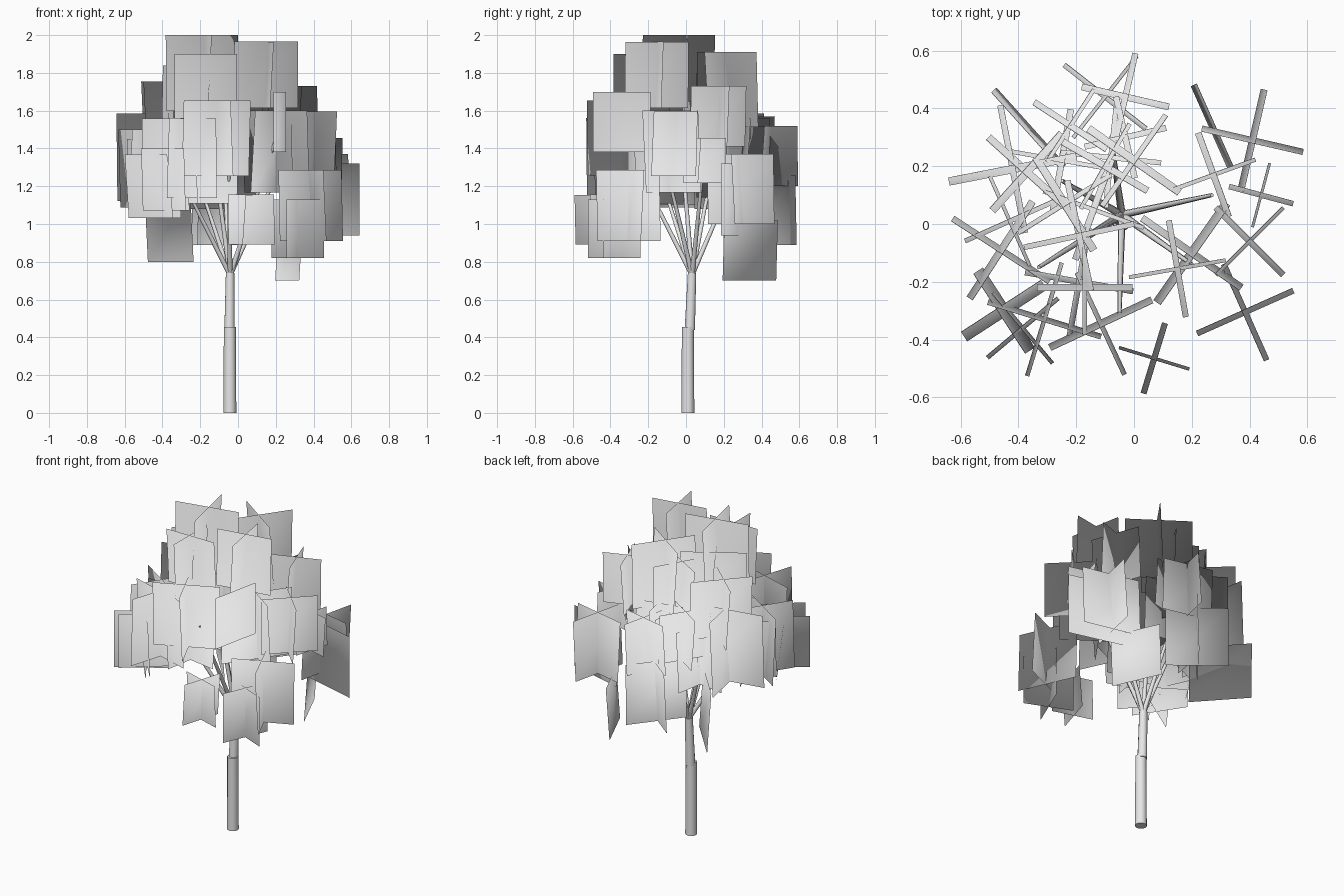
import bpy, bmesh, random
from math import radians
from mathutils import Matrix, Vector

random.seed(4)
cube = bpy.data.objects.get("Cube")
if cube:
    bpy.data.objects.remove(cube, do_unlink=True)

grey = bpy.data.materials.new("pale grey")
grey.use_nodes = True
grey.diffuse_color = (0.8, 0.8, 0.8, 1)
grey.node_tree.nodes["Principled BSDF"].inputs["Base Color"].default_value = (0.8, 0.8, 0.8, 1)

crown_base = Vector((-0.03, 0, 0.9))


def add_object(name, bm):
    mesh = bpy.data.meshes.new(name)
    bm.to_mesh(mesh)
    bm.free()
    mesh.materials.append(grey)
    for face in mesh.polygons:
        face.use_smooth = len(face.vertices) == 4
    obj = bpy.data.objects.new(name, mesh)
    bpy.context.collection.objects.link(obj)
    return obj


def limb(name, start, end, r1, r2, sides=10):
    """Tapered round limb between two points."""
    a, b = Vector(start), Vector(end)
    axis = b - a
    bm = bmesh.new()
    bmesh.ops.create_cone(bm, cap_ends=True, segments=sides, radius1=r1, radius2=r2, depth=axis.length)
    turn = axis.to_track_quat("Z", "Y").to_matrix().to_4x4()
    bm.transform(Matrix.Translation((a + b) / 2) @ turn)
    add_object(name, bm)


def leaf_cross(name, x, y, top, size, angle, cards=2, lean=3):
    """Square leaf cards crossing at their middles, each with a front and a back sheet."""
    height = size * 1.03
    bm = bmesh.new()
    for i in range(cards):
        tilt = random.choice((-1, 1)) * lean * random.uniform(0.6, 1.4)
        place = (Matrix.Translation((x, y, top - height / 2))
                 @ Matrix.Rotation(radians(angle + 90 * i), 4, "Z")
                 @ Matrix.Rotation(radians(90 + tilt), 4, "X")
                 @ Matrix.Diagonal((size, height, 1, 1)))
        for side in (0, 180):
            sheet = (place @ Matrix.Rotation(radians(side), 4, "Y")
                     @ Matrix.Translation((0, 0, 0.0008)))
            bmesh.ops.create_grid(bm, x_segments=1, y_segments=1, size=0.5, matrix=sheet)
    mesh = add_object(name, bm).data
    # Foliage is shaded as one round crown
    mesh.normals_split_custom_set_from_vertices(
        [(v.co - crown_base).normalized() for v in mesh.vertices])


# Trunk in two stepped lengths
limb("lower_trunk", (-0.043, 0.01, 0), (-0.043, 0.01, 0.455), 0.034, 0.032, 12)
limb("upper_trunk", (-0.045, 0.02, 0.44), (-0.042, 0.032, 0.74), 0.028, 0.023, 12)

# Branches fanning out from the trunk top
fork = (-0.042, 0.032, 0.73)
branch_tips = [(0.27, 0.1, 1.4), (-0.25, 0.15, 1.35), (-0.05, -0.31, 1.4),
               (-0.33, -0.15, 1.3), (0.2, -0.14, 1.45), (-0.08, 0.3, 1.35),
               (-0.16, -0.04, 1.6)]
for i, tip in enumerate(branch_tips):
    limb(f"branch_{i + 1}", fork, tip, 0.014, 0.007, 7)

# Foliage by region: x, y, top height, card size, heading
foliage = {
    "crown": [(-0.19, -0.04, 2.0, 0.39, 12), (0.15, -0.155, 1.965, 0.34, 10),
              (-0.17, -0.22, 1.9, 0.33, 0), (0.0, 0.22, 1.91, 0.385, 55),
              (-0.24, 0.07, 1.84, 0.38, 32), (-0.1, 0.2, 1.8, 0.34, -30),
              (-0.14, 0.05, 1.65, 0.37, 70)],
    "front": [(-0.115, -0.345, 1.655, 0.39, 25), (-0.31, -0.33, 1.56, 0.41, -17),
              (0.2, -0.1, 1.6, 0.42, -35), (-0.19, -0.2, 1.5, 0.38, 80)],
    "left": [(0.275, 0.17, 1.73, 0.31, 20), (0.4, -0.06, 1.595, 0.33, 45),
             (0.41, 0.29, 1.37, 0.36, -13), (0.44, 0.1, 1.455, 0.23, -15)],
    "right": [(-0.42, 0.19, 1.585, 0.45, 11), (-0.46, -0.09, 1.5, 0.4, -33),
              (-0.37, 0.18, 1.755, 0.36, 48), (-0.385, -0.36, 1.4, 0.32, 40),
              (-0.43, 0.01, 1.45, 0.34, 24)],
    "back": [(-0.03, 0.44, 1.52, 0.31, -13), (-0.1, 0.44, 1.26, 0.36, 52),
             (-0.03, 0.3, 1.56, 0.29, 13), (-0.22, 0.34, 1.57, 0.3, 57),
             (-0.25, 0.22, 1.45, 0.36, -10), (-0.08, 0.23, 1.5, 0.35, -6)],
}
for region, crosses in foliage.items():
    for i, cross in enumerate(crosses):
        leaf_cross(f"{region}_leaves_{i + 1}", *cross)

# Low outer foliage
leaf_cross("low_front_leaves", 0.07, -0.465, 1.155, 0.255, -17)
leaf_cross("low_left_front_leaves", 0.385, -0.305, 1.285, 0.365, 24)
leaf_cross("low_left_hanging_leaves", 0.317, -0.38, 1.13, 0.3, -23, lean=0)
leaf_cross("low_right_front_leaves", -0.45, -0.3, 1.37, 0.33, 33, lean=6)

# Single leaf cards
leaf_cross("left_back_leaf", 0.465, 0.235, 1.32, 0.37, -15, cards=1, lean=0)
leaf_cross("left_front_leaf", 0.22, -0.34, 1.7, 0.31, 78, cards=1, lean=0)
leaf_cross("left_drooping_leaf", 0.27, 0.34, 1.02, 0.31, -66, cards=1)
leaf_cross("right_drooping_leaf", -0.365, 0.33, 1.17, 0.36, -48, cards=1)
